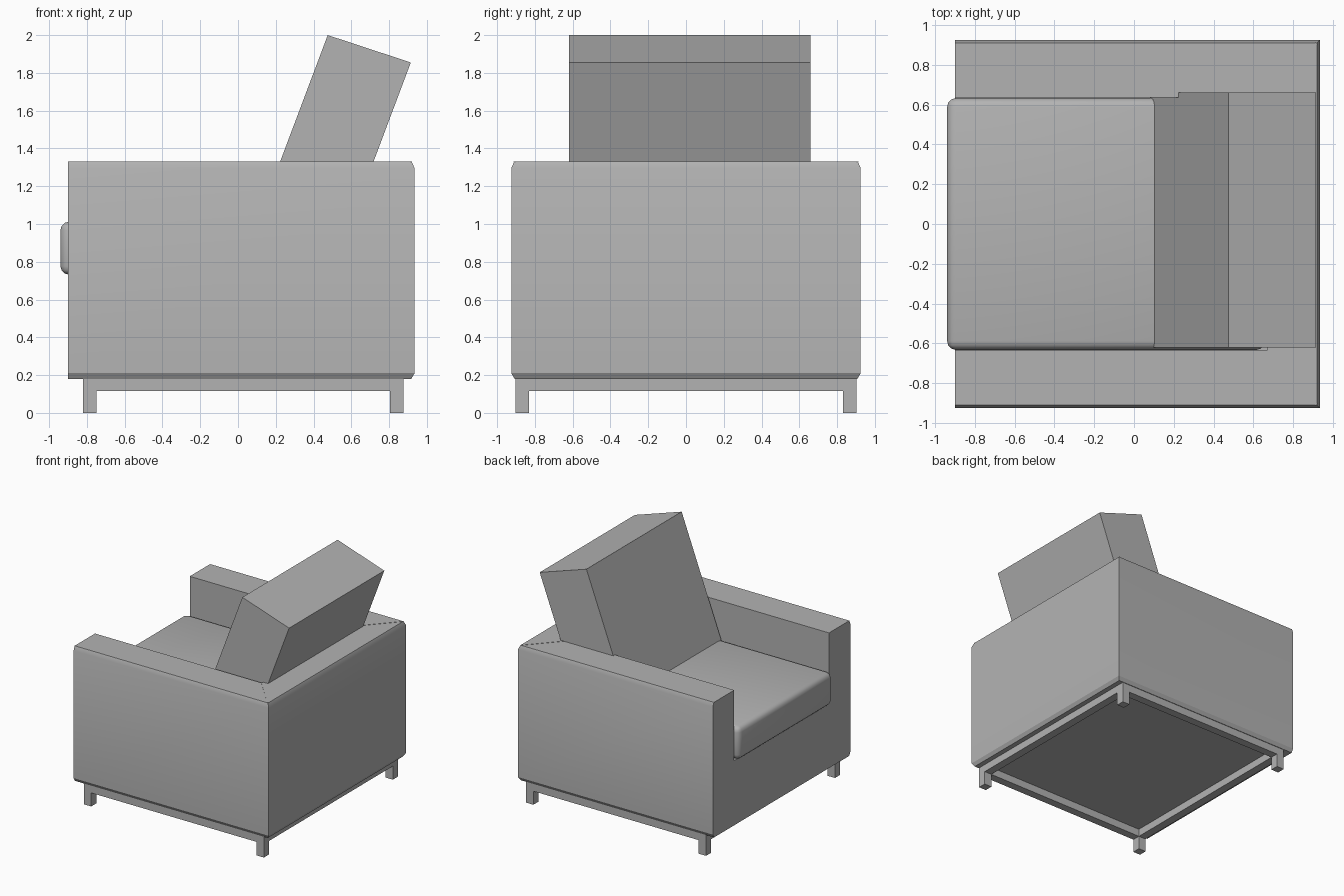
import bpy, bmesh, math
from mathutils import Matrix

default = bpy.data.objects.get("Cube")
if default:
    bpy.data.objects.remove(default, do_unlink=True)

GREY = (0.45, 0.45, 0.45, 1)
mat = bpy.data.materials.new("light grey")
mat.use_nodes = True
mat.diffuse_color = GREY
mat.node_tree.nodes["Principled BSDF"].inputs["Base Color"].default_value = GREY


def finish(name, bm):
    bmesh.ops.recalc_face_normals(bm, faces=bm.faces)
    mesh = bpy.data.meshes.new(name)
    bm.to_mesh(mesh)
    bm.free()
    mesh.materials.append(mat)
    ob = bpy.data.objects.new(name, mesh)
    bpy.context.collection.objects.link(ob)
    return ob


def add_box(bm, x, y, z):
    """Box between pairs of limits on each axis."""
    size = [b - a for a, b in (x, y, z)]
    mid = [(a + b) / 2 for a, b in (x, y, z)]
    m = Matrix.Translation(mid) @ Matrix.Diagonal((*size, 1))
    bmesh.ops.create_cube(bm, size=1, matrix=m)


def box(name, x, y, z):
    bm = bmesh.new()
    add_box(bm, x, y, z)
    return finish(name, bm)


def smooth(ob, angle):
    bpy.ops.object.select_all(action="DESELECT")
    ob.select_set(True)
    bpy.context.view_layer.objects.active = ob
    bpy.ops.object.shade_smooth_by_angle(angle=math.radians(angle))


# Upholstered body: stacked rectangles, drawn in a little at top and bottom
FRONT, BACK, SIDE = -0.90, 0.935, 0.925
bm = bmesh.new()
rings = []
for z, inset in ((0.18, 0.018), (0.21, 0), (1.295, 0), (1.33, 0.015)):
    xs, ys = BACK - inset, SIDE - inset
    rings.append([bm.verts.new((x, y, z)) for x, y in
                  ((FRONT, -ys), (xs, -ys), (xs, ys), (FRONT, ys))])
for low, high in zip(rings, rings[1:]):
    for i in range(4):
        j = (i + 1) % 4
        bm.faces.new((low[i], low[j], high[j], high[i]))
bm.faces.new(rings[0])
bm.faces.new(rings[-1])
body = finish("body_with_arms", bm)

# Hollow out the seat well, leaving two arms and a back
cutter = box("seat_well_cutter", (-1.2, 0.67), (-0.637, 0.637), (0.73, 1.6))
cutter.hide_render = True
cut = body.modifiers.new("seat well", "BOOLEAN")
cut.operation = "DIFFERENCE"
cut.solver = "EXACT"
cut.object = cutter
bpy.context.view_layer.objects.active = body
bpy.ops.object.modifier_apply(modifier=cut.name)
bpy.data.objects.remove(cutter, do_unlink=True)
smooth(body, 30)

# Thin mitre seams on the rear top corners
for side, label in ((1, "left"), (-1, "right")):
    bm = bmesh.new()
    a, b, w = (0.675, side * 0.64), (0.918, side * 0.908), 0.004
    low = [bm.verts.new((p[0] + s * w, p[1] - s * side * w, 1.328))
           for p, s in ((a, 1), (b, 1), (b, -1), (a, -1))]
    top = bmesh.ops.extrude_face_region(bm, geom=[bm.faces.new(low)])
    bmesh.ops.translate(bm, vec=(0, 0, 0.004),
                        verts=[v for v in top["geom"] if isinstance(v, bmesh.types.BMVert)])
    finish(label + "_mitre_seam", bm)

# Rounded seat cushion
seat = box("seat_cushion", (-0.94, 0.66), (-0.633, 0.633), (0.732, 1.012))
bevel = seat.modifiers.new("soft edges", "BEVEL")
bevel.width = 0.045
bevel.segments = 3
bpy.context.view_layer.objects.active = seat
bpy.ops.object.modifier_apply(modifier=bevel.name)
smooth(seat, 40)

# Leaning back cushion: slanted profile extruded across the seat
bm = bmesh.new()
profile = ((0.475, 2.0), (0.915, 1.855), (0.52, 0.805), (0.08, 0.95))
ends = [[bm.verts.new((x, y, z)) for x, z in profile] for y in (-0.62, 0.66)]
for i in range(4):
    j = (i + 1) % 4
    bm.faces.new((ends[0][i], ends[0][j], ends[1][j], ends[1][i]))
for end in ends:
    bm.faces.new(end)
finish("back_cushion", bm)

# Base frame: one outline stood on four square legs
X0, X1, Y, T = -0.82, 0.875, 0.902, 0.07
bm = bmesh.new()
for y in (-Y, Y - T):
    add_box(bm, (X0, X1), (y, y + T), (0.115, 0.181))
for x in (X0, X1 - T):
    add_box(bm, (x, x + T), (T - Y, Y - T), (0.115, 0.181))
finish("base_frame", bm)
for x, fore in ((X0, "front"), (X1 - T, "rear")):
    for y, side in ((-Y, "right"), (Y - T, "left")):
        box(f"{fore}_{side}_leg", (x, x + T), (y, y + T), (0, 0.115))
